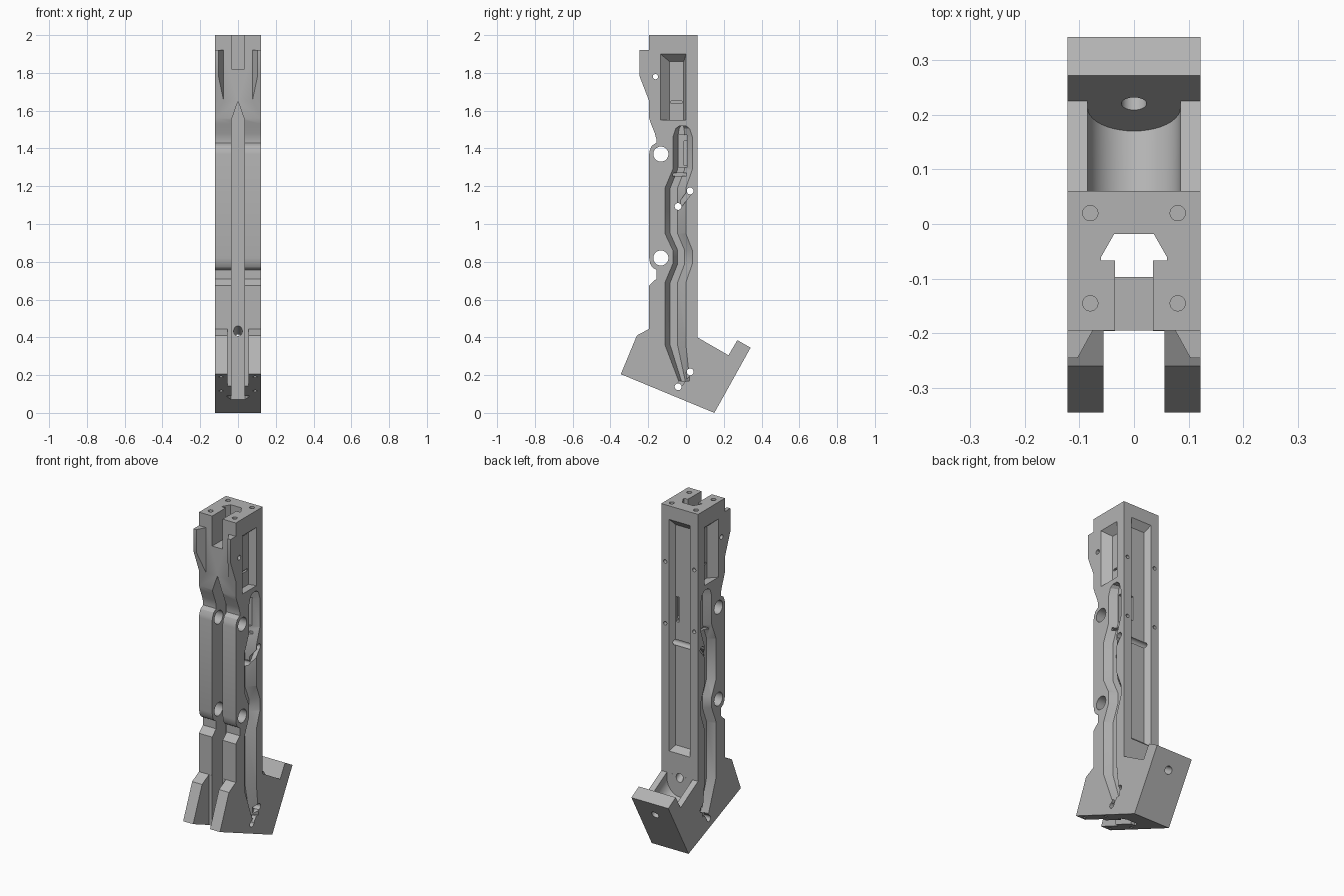
import bpy, bmesh, math
from mathutils import Vector

if "Cube" in bpy.data.objects:
    bpy.data.objects.remove(bpy.data.objects["Cube"], do_unlink=True)

grey = bpy.data.materials.new("machined grey")
grey.use_nodes = True
grey.diffuse_color = (0.45, 0.45, 0.45, 1)
grey.node_tree.nodes["Principled BSDF"].inputs["Base Color"].default_value = (0.45, 0.45, 0.45, 1)

W = 0.122          # half width
OUT = W + 0.02     # clear of the sides
cutters = []


def loft(name, ring_a, ring_b):
    """Solid between two rings of equal length."""
    bm = bmesh.new()
    a = [bm.verts.new(p) for p in ring_a]
    b = [bm.verts.new(p) for p in ring_b]
    bm.faces.new(a)
    bm.faces.new(b[::-1])
    for i in range(len(a)):
        j = (i + 1) % len(a)
        bm.faces.new((a[j], a[i], b[i], b[j]))
    bmesh.ops.recalc_face_normals(bm, faces=bm.faces)
    mesh = bpy.data.meshes.new(name)
    bm.to_mesh(mesh)
    bm.free()
    ob = bpy.data.objects.new(name, mesh)
    bpy.context.collection.objects.link(ob)
    mesh.materials.append(grey)
    return ob


def side_prism(name, pts, x0, x1):
    return loft(name, [(x0, y, z) for y, z in pts], [(x1, y, z) for y, z in pts])


def box(name, x0, x1, y0, y1, z0, z1):
    return side_prism(name, [(y0, z0), (y1, z0), (y1, z1), (y0, z1)], x0, x1)


def rod(name, p, q, r, sides=24):
    p, q = Vector(p), Vector(q)
    axis = (q - p).normalized()
    u = axis.orthogonal().normalized()
    v = axis.cross(u)
    ring = [(u * math.cos(t) + v * math.sin(t)) * r
            for t in (2 * math.pi * i / sides for i in range(sides))]
    return loft(name, [p + o for o in ring], [q + o for o in ring])


def cut(ob):
    ob.hide_render = True
    cutters.append(ob)


def boolean(target, tool, operation):
    mod = target.modifiers.new("bool", "BOOLEAN")
    mod.operation, mod.object, mod.solver = operation, tool, "EXACT"
    deps = bpy.context.evaluated_depsgraph_get()
    new = bpy.data.meshes.new_from_object(target.evaluated_get(deps))
    target.modifiers.clear()
    target.data = new
    bpy.data.objects.remove(tool, do_unlink=True)


# Main side profile with angled foot and back lip
profile = [(0.15, 0), (0.342, 0.345), (0.272, 0.385), (0.225, 0.305), (0.06, 0.40),
           (0.06, 2), (-0.195, 2), (-0.195, 1.56), (-0.185, 1.53), (-0.165, 1.48), (-0.157, 1.45),
           (-0.157, 1.43), (-0.18, 1.415), (-0.192, 1.39), (-0.195, 1.37),
           (-0.195, 0.82), (-0.19, 0.79), (-0.178, 0.77), (-0.157, 0.757), (-0.157, 0.71),
           (-0.195, 0.675), (-0.195, 0.445), (-0.26, 0.41), (-0.345, 0.205)]
frame = side_prism("grip_frame", profile, -W, W)

# Front lugs with slanted inner faces
for s in (-1, 1):
    inner = [(s * 0.07, -0.19), (s * 0.1, -0.245)]
    base = [(-0.185, 1.92), (-0.245, 1.92), (-0.245, 1.78), (-0.185, 1.624)]
    xs = [s * 0.07, s * 0.103, s * 0.103, s * 0.07]
    lug = loft("lug", [(s * W, y, z) for y, z in base],
               [(x, y, z) for x, (y, z) in zip(xs, base)])
    boolean(frame, lug, "UNION")

# Inner rail channel running the full length
tee = [(-0.035, -0.12), (-0.035, -0.067), (-0.06, -0.067), (-0.06, -0.06), (-0.036, -0.018),
       (0.036, -0.018), (0.06, -0.06), (0.06, -0.067), (0.035, -0.067), (0.035, -0.12)]
tee = [(x, max(y, -0.097)) for x, y in tee]
cut(loft("rail_cutter", [(x, y, -0.1) for x, y in tee], [(x, y, 2.1) for x, y in tee]))

# Front slot with a pointed top, top notch and gap between the toes
slot = [(-0.0349, -0.1), (0.0349, -0.1), (0.0349, 1.55), (0, 1.65), (-0.0349, 1.55)]
cut(loft("front_slot_cutter", [(x, -0.4, z) for x, z in slot], [(x, -0.08, z) for x, z in slot]))
cut(box("top_notch_cutter", -0.0345, 0.0345, -0.3, -0.08, 1.82, 2.1))
cut(box("toe_gap_cutter", -0.056, 0.056, -0.4, -0.196, -0.1, 0.6))

# Tapered recess in the back
def back_ring(half, y, z0, z1):
    return [(-half, y, z0), (half, y, z0), (half, y, z1), (-half, y, z1)]

cut(loft("back_recess_cutter", back_ring(0.07, 0.061, 0.53, 1.92), back_ring(0.05, 0.026, 0.56, 1.88)))

# Scooped seat in front of the back lip, along the foot slope
along = Vector((0, 0.866, -0.5))
up = Vector((0, 0.5, 0.866))
corner = Vector((0, 0.225, 0.305))
scoop = [Vector((0.085 * math.cos(t), 0, 0)) + up * (-0.025 - 0.085 * math.sin(t))
         for t in (math.pi * i / 20 for i in range(21))]
scoop += [Vector((-0.085, 0, 0)) + up * 0.12, Vector((0.085, 0, 0)) + up * 0.12]
start = corner - along * 0.19
scoop_a = [start + o for o in scoop]
for p in scoop_a:                       # stop at the upright's back face
    p += along * ((0.0601 - p.y) / along.y)
cut(loft("seat_cutter", scoop_a, [corner + o for o in scoop]))
bolt = corner - up * 0.01
cut(rod("bolt_hole_cutter", bolt - along * 0.36, bolt + along * 0.25, 0.023))

# Side recesses, mirrored
path = [(1.52, -0.035, 0.0), (1.505, -0.055, 0.02), (1.46, -0.07, 0.035), (1.29, -0.07, 0.035),
        (1.19, -0.112, 0.0), (0.95, -0.112, 0.0), (0.86, -0.07, 0.035), (0.79, -0.07, 0.035),
        (0.69, -0.112, 0.0), (0.36, -0.112, 0.0), (0.17, -0.04, 0.02)]
rim = [(l, z) for z, l, r in path] + [(r, z) for z, l, r in reversed(path)]
bed = [(l + 0.25 * (r - l), z) for z, l, r in path]
bed += [(r - 0.4 * (r - l), z) for z, l, r in reversed(path)]
window_rim = [(-0.135, 1.55), (0, 1.55), (0, 1.9), (-0.135, 1.9)]
window_bed = [(-0.087, 1.551), (-0.012, 1.551), (-0.012, 1.86), (-0.087, 1.86)]
for s in (-1, 1):
    for name, a, b in (("channel_cutter", rim, bed), ("window_cutter", window_rim, window_bed)):
        cut(loft(name, [(s * (W + 0.001), y, z) for y, z in a], [(s * 0.078, y, z) for y, z in b]))
    # slanted link grooves and cross slits
    for y, z in ((-0.04, 1.09), (-0.04, 0.14)):
        n = Vector((-0.08, 0.06)).normalized() * 0.013
        p, q = Vector((y, z)), Vector((y + 0.06, z + 0.08))
        cut(side_prism("link_cutter", [p + n, p - n, q - n, q + n], s * 0.095, s * OUT))
    cut(box("slit_cutter", s * 0.065, s * 0.1, -0.075, 0.002, 1.255, 1.27))
    cut(box("slit_cutter", s * 0.065, s * 0.1, -0.08, -0.02, 1.638, 1.65))
    # blind screw holes: top, back and foot
    for y in (0.02, -0.145):
        cut(rod("top_hole_cutter", (s * 0.08, y, 1.94), (s * 0.08, y, 2.1), 0.014))
    for z in (1.66, 1.29):
        cut(rod("back_hole_cutter", (s * 0.096, 0.03, z), (s * 0.096, 0.1, z), 0.011))
    for y in (-0.31, -0.13):
        z = 0.205 - 0.414 * (y + 0.345)
        d = Vector((0, 0.383, 0.924)) * 0.03
        p = Vector((s * 0.09, y, z))
        cut(rod("foot_hole_cutter", p - d, p + d, 0.011))

# Opening from the side channel through to the back, one side only
cut(box("side_pocket_cutter", 0.05, 0.1, -0.04, 0.005, 1.3, 1.47))
cut(box("back_slot_cutter", 0.028, 0.0495, -0.012, 0.1, 1.3, 1.45))
cut(box("slot_joint_cutter", 0.029, 0.06, -0.011, 0.004, 1.31, 1.44))

# Cross holes straight through the sides
for y, z, r in ((-0.133, 1.37, 0.04), (-0.133, 0.82, 0.04), (-0.162, 1.78, 0.014),
                (0.022, 1.175, 0.018), (-0.042, 1.093, 0.018),
                (0.022, 0.217, 0.018), (-0.042, 0.138, 0.018)):
    cut(rod("cross_hole_cutter", (-OUT, y, z), (OUT, y, z), r, 32))

for tool in cutters:
    boolean(frame, tool, "DIFFERENCE")

# Shading
bpy.ops.object.select_all(action="DESELECT")
frame.select_set(True)
bpy.context.view_layer.objects.active = frame
bpy.ops.object.shade_smooth_by_angle(angle=math.radians(25))
